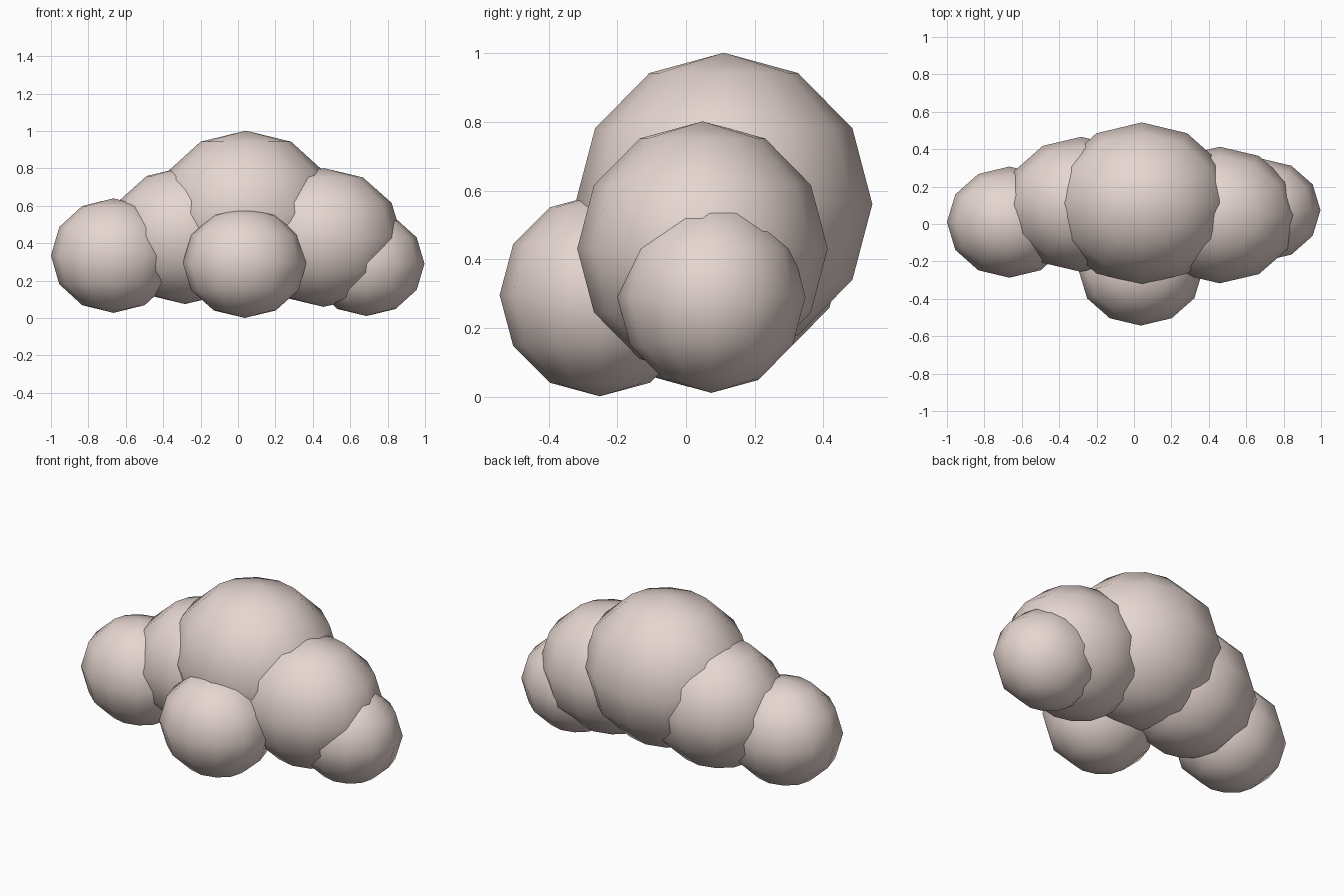
import bpy

if "Cube" in bpy.data.objects:
    bpy.data.objects.remove(bpy.data.objects["Cube"])

mat = bpy.data.materials.new("cloud_pink")
mat.diffuse_color = (0.79, 0.67, 0.63, 1)
mat.use_nodes = True
mat.node_tree.nodes["Principled BSDF"].inputs["Base Color"].default_value = mat.diffuse_color


def puff(name, centre, radii):
    """Low-poly, smooth-shaded ellipsoid with upright poles."""
    bpy.ops.mesh.primitive_uv_sphere_add(segments=12, ring_count=6, radius=1, location=centre)
    ob = bpy.context.object
    ob.name = name
    ob.scale = radii
    bpy.ops.object.transform_apply(location=False, rotation=False, scale=True)
    bpy.ops.object.shade_smooth()
    ob.data.materials.append(mat)


# Overlapping puffs of the cloud: centre, radii
puff("centre_puff", (0.042, 0.11, 0.561), (0.485, 0.433, 0.441))
puff("left_puff", (-0.283, 0.105, 0.442), (0.41, 0.361, 0.367))
puff("right_puff", (0.458, 0.048, 0.431), (0.419, 0.365, 0.371))
puff("left_end_puff", (-0.666, 0.01, 0.334), (0.334, 0.297, 0.306))
puff("right_end_puff", (0.687, 0.074, 0.291), (0.31, 0.274, 0.28))
puff("front_puff", (0.036, -0.251, 0.296), (0.331, 0.292, 0.295))
